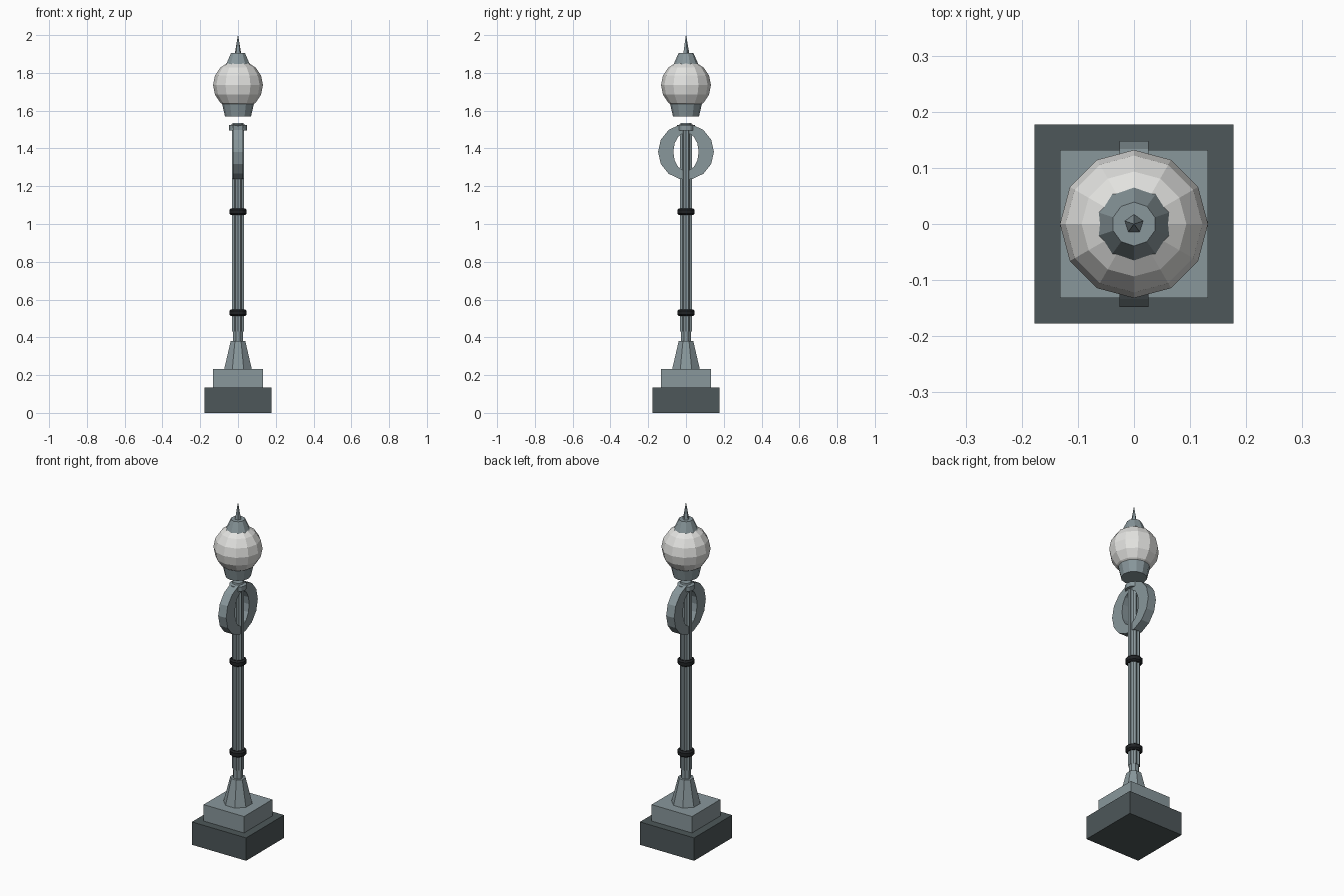
import bpy, bmesh, math

if "Cube" in bpy.data.objects:
    bpy.data.objects.remove(bpy.data.objects["Cube"])


def material(name, rgb):
    m = bpy.data.materials.new(name)
    m.diffuse_color = (*rgb, 1)
    m.use_nodes = True
    m.node_tree.nodes["Principled BSDF"].inputs["Base Color"].default_value = m.diffuse_color
    return m


STEEL = material("blue grey steel", (0.25, 0.31, 0.33))
DARK = material("dark slate", (0.075, 0.095, 0.10))
BLACK = material("near black", (0.014, 0.016, 0.018))
GLASS = material("white glass", (0.76, 0.76, 0.74))


def finish(name, bm, mat):
    bmesh.ops.recalc_face_normals(bm, faces=bm.faces)
    me = bpy.data.meshes.new(name)
    bm.to_mesh(me)
    bm.free()
    me.materials.append(mat)
    ob = bpy.data.objects.new(name, me)
    bpy.context.collection.objects.link(ob)
    return ob


def lathe(name, mat, profile, sides, turn=0.0, flute=1.0):
    """Stack of rings from (radius, z) points; flute scales every other corner."""
    bm = bmesh.new()
    rings = []
    for r, z in profile:
        ring = []
        for i in range(sides):
            a = turn + math.tau * i / sides
            k = r * (flute if i % 2 else 1)
            ring.append(bm.verts.new((k * math.cos(a), k * math.sin(a), z)))
        rings.append(ring)
    for low, high in zip(rings, rings[1:]):
        for i in range(sides):
            j = (i + 1) % sides
            bm.faces.new((low[i], low[j], high[j], high[i]))
    bm.faces.new(rings[0])
    bm.faces.new(rings[-1])
    return finish(name, bm, mat)


def block(name, mat, half, z0, z1):
    return lathe(name, mat, [(half * math.sqrt(2), z0), (half * math.sqrt(2), z1)],
                 4, math.pi / 4)


# Stepped square base
block("base_plinth", DARK, 0.177, 0, 0.135)
block("base_step", STEEL, 0.132, 0.135, 0.232)

# Foot and post
lathe("post_foot", STEEL, [(0.079, 0.232), (0.042, 0.38)], 8, math.pi / 8)
lathe("post_core", STEEL, [(0.028, 0.38), (0.028, 1.535)], 8, math.pi / 8)
lathe("fluted_post", STEEL, [(0.033, 0.43), (0.033, 1.50)], 16, math.pi / 8, 0.8)

# Dark bands round the post
for label, z in (("lower", 0.53), ("upper", 1.065)):
    lathe(label + "_band", BLACK,
          [(0.036, z - 0.018), (0.046, z - 0.010), (0.046, z + 0.010), (0.036, z + 0.018)], 12)

# Collar at the top of the post
lathe("top_collar", STEEL, [(0.047, 1.495), (0.047, 1.523), (0.030, 1.527), (0.028, 1.536)], 12)

# Decorative ring, lying in the y-z plane, with an oval opening
bm = bmesh.new()
N = 14
loops = []
for x, ry, rz in ((-0.026, 0.148, 0.148), (0.026, 0.148, 0.148),
                  (0.026, 0.067, 0.102), (-0.026, 0.067, 0.102)):
    loops.append([bm.verts.new((x, ry * math.cos(math.tau * i / N),
                                1.382 + rz * math.sin(math.tau * i / N))) for i in range(N)])
for k in range(4):
    a, b = loops[k], loops[(k + 1) % 4]
    for i in range(N):
        j = (i + 1) % N
        bm.faces.new((a[i], a[j], b[j], b[i]))
finish("ornamental_ring", bm, STEEL)

# Lamp head
lathe("globe_holder", STEEL, [(0.069, 1.57), (0.086, 1.645)], 12)
bm = bmesh.new()
bmesh.ops.create_uvsphere(bm, u_segments=12, v_segments=8, radius=0.132)
bmesh.ops.translate(bm, verts=bm.verts, vec=(0, 0, 1.735))
finish("globe", bm, GLASS)
lathe("globe_cap", STEEL, [(0.066, 1.845), (0.039, 1.905)], 10, math.pi / 2)
lathe("finial_spike", STEEL, [(0.018, 1.90), (0.0008, 2.0)], 5, math.pi / 2)
